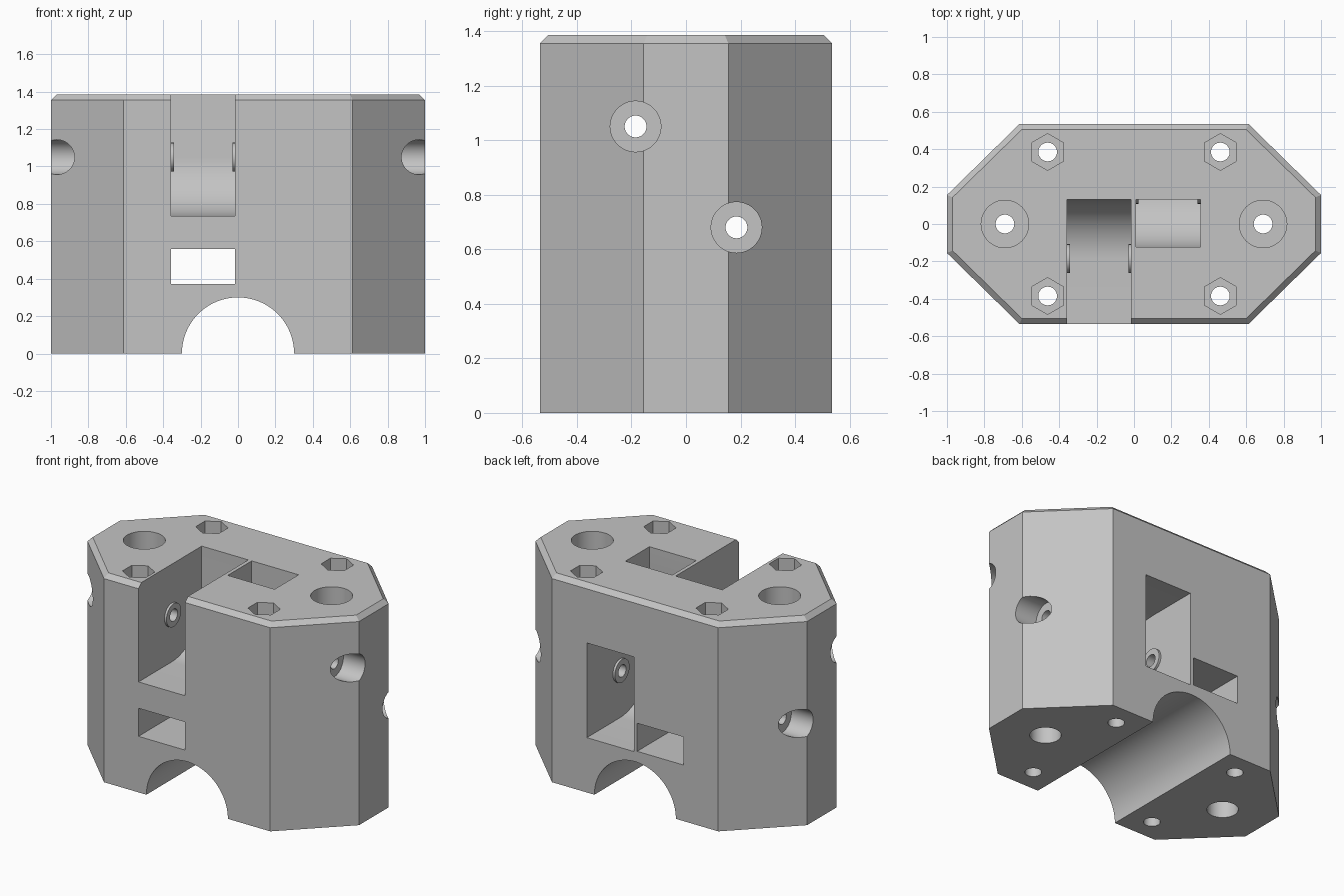
import bpy, bmesh, math
from mathutils import Matrix, Vector

cube = bpy.data.objects.get("Cube")
if cube:
    bpy.data.objects.remove(cube, do_unlink=True)

grey = bpy.data.materials.new("plain grey")
grey.use_nodes = True
colour = (0.55, 0.55, 0.55, 1)
grey.diffuse_color = colour
grey.node_tree.nodes["Principled BSDF"].inputs["Base Color"].default_value = colour

HEIGHT = 1.385
AXIS = {"X": Matrix.Rotation(math.pi / 2, 3, "Y"),
        "Y": Matrix.Rotation(math.pi / 2, 3, "X"),
        "Z": Matrix.Identity(3)}


def make_object(name, bm):
    bmesh.ops.recalc_face_normals(bm, faces=bm.faces)
    mesh = bpy.data.meshes.new(name)
    bm.to_mesh(mesh)
    bm.free()
    mesh.materials.append(grey)
    obj = bpy.data.objects.new(name, mesh)
    bpy.context.collection.objects.link(obj)
    return obj


def prism(name, points, direction, chamfer=0):
    """Extrude a closed outline; optionally chamfer its far rim."""
    bm = bmesh.new()
    base = bm.faces.new([bm.verts.new(p) for p in points])
    new = bmesh.ops.extrude_face_region(bm, geom=[base], use_keep_orig=True)["geom"]
    bmesh.ops.translate(bm, vec=direction,
                        verts=[g for g in new if isinstance(g, bmesh.types.BMVert)])
    if chamfer:
        bmesh.ops.recalc_face_normals(bm, faces=bm.faces)
        rim = next(g for g in new if isinstance(g, bmesh.types.BMFace))
        bmesh.ops.bevel(bm, geom=list(rim.edges), offset=chamfer,
                        segments=1, affect="EDGES")
    return make_object(name, bm)


def rod(name, start, length, radius, axis, sides=48):
    """Cylinder running from start along a positive axis."""
    bm = bmesh.new()
    bmesh.ops.create_cone(bm, cap_ends=True, segments=sides, radius1=radius,
                          radius2=radius, depth=length)
    bmesh.ops.rotate(bm, verts=bm.verts, matrix=AXIS[axis])
    middle = Vector(start)
    middle["XYZ".index(axis)] += length / 2
    bmesh.ops.translate(bm, vec=middle, verts=bm.verts)
    return make_object(name, bm)


def box(name, low, high):
    (x, y, z), (X, Y, Z) = low, high
    return prism(name, [(x, y, z), (X, y, z), (X, Y, z), (x, Y, z)], (0, 0, Z - z))


def cut(target, cutter):
    cutter.hide_render = True
    mod = target.modifiers.new("cut", "BOOLEAN")
    mod.operation, mod.solver, mod.object = "DIFFERENCE", "EXACT", cutter
    bpy.context.view_layer.objects.active = target
    bpy.ops.object.modifier_apply(modifier=mod.name)
    bpy.data.objects.remove(cutter, do_unlink=True)


def arc(y, z, radius, first, last, steps=24):
    """Points of an arc in the side plane, angles in degrees."""
    angles = [math.radians(first + (last - first) * i / steps) for i in range(steps + 1)]
    return [(y + radius * math.cos(a), z + radius * math.sin(a)) for a in angles]


def slot(name, x0, x1, outline):
    return prism(name, [(x0, y, z) for y, z in outline], (x1 - x0, 0, 0))


# Main block with cut corners and a chamfered top rim
corners = [(1, -.155), (1, .155), (.612, .535), (-.612, .535),
           (-1, .155), (-1, -.155), (-.612, -.535), (.612, -.535)]
block = prism("block", [(x, y, 0) for x, y in corners], (0, 0, HEIGHT), .03)

# Half-round channel under the block
cut(block, rod("channel", (0, -1, 0), 2, .3, "Y", 80))

# Front wheel slot, open to the front and the top
FRONT_Y, FRONT_Z, BACK_Y, BACK_Z, WHEEL = -.185, 1.05, .185, .68, .315
LEFT, RIGHT = (.01, .355), (-.358, -.015)
cut(block, slot("front_slot", *RIGHT,
                [(-1, FRONT_Z - WHEEL)] + arc(FRONT_Y, FRONT_Z, WHEEL, -90, 0)
                + [(FRONT_Y + WHEEL, 2), (-1, 2)]))

# Back wheel slot, open to the back
cut(block, slot("back_slot", *LEFT,
                [(1, BACK_Z + WHEEL)] + arc(BACK_Y, BACK_Z, WHEEL, 90, 270)
                + [(1, BACK_Z - WHEEL)]))

# Vertical shaft into the back slot, and the tunnel below the front slot
cut(block, box("shaft", (LEFT[0], -.122, BACK_Z), (LEFT[1], .13, 2)))
cut(block, box("tunnel", (RIGHT[0], -1, .373), (RIGHT[1], 1, .56)))

# Axle holes with round head recesses at both ends
for y, z in ((FRONT_Y, FRONT_Z), (BACK_Y, BACK_Z)):
    cut(block, rod("axle_hole", (-2, y, z), 4, .04, "X"))
    for start in (-1.84, .84):
        cut(block, rod("axle_recess", (start, y, z), 1, .093, "X"))

# Vertical bolt holes: round recesses at the ends, hexagonal ones at the corners
for sx in (-1, 1):
    cut(block, rod("end_hole", (sx * .69, 0, -1), 4, .05, "Z"))
    cut(block, rod("end_recess", (sx * .69, 0, HEIGHT - .25), 1, .127, "Z"))
    cut(block, rod("end_foot_recess", (sx * .69, 0, -.75), 1, .094, "Z"))
    for sy in (-1, 1):
        cut(block, rod("corner_hole", (sx * .462, sy * .385, -1), 4, .05, "Z", 32))
        cut(block, rod("nut_recess", (sx * .462, sy * .385, HEIGHT - .2), 1, .098, "Z", 6))

# Raised washers around the axles on the slot walls
washers = []
for side, (x0, x1), y, z in (("front", RIGHT, FRONT_Y, FRONT_Z),
                             ("back", LEFT, BACK_Y, BACK_Z)):
    for end, start in (("right", x0 - .003), ("left", x1 - .015)):
        washer = rod(f"{side}_washer_{end}", (start, y, z), .018, .077, "X")
        cut(washer, rod("washer_hole", (start - .1, y, z), .3, .04, "X"))
        washers.append(washer)

# Smooth the round walls, keep the edges sharp
bpy.ops.object.select_all(action="DESELECT")
for obj in [block] + washers:
    obj.select_set(True)
bpy.context.view_layer.objects.active = block
bpy.ops.object.shade_smooth_by_angle(angle=math.radians(25))
